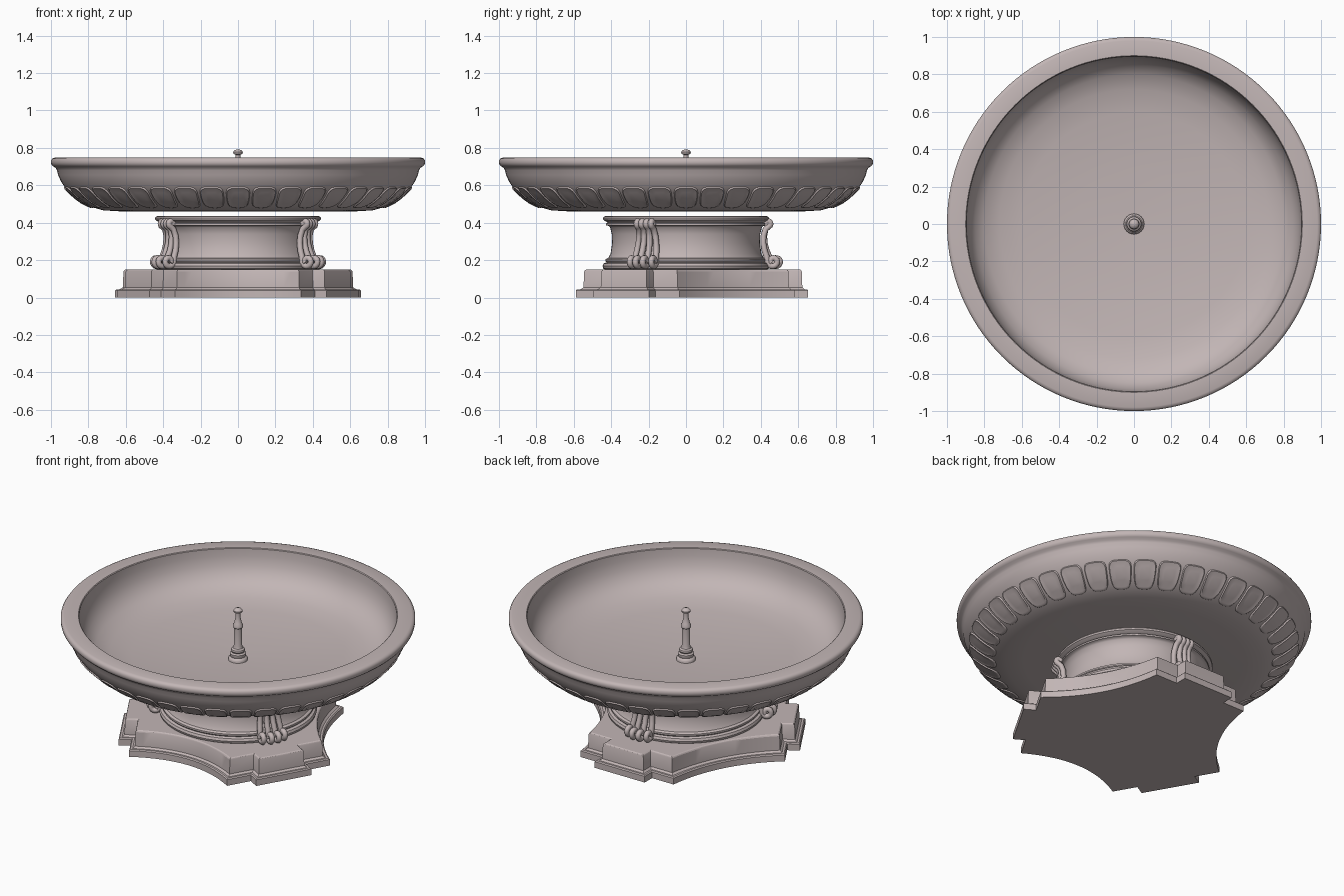
import bpy, bmesh, math
from math import cos, sin, pi, tau, radians
from mathutils import Vector

if "Cube" in bpy.data.objects:
    bpy.data.objects.remove(bpy.data.objects["Cube"], do_unlink=True)

stone = bpy.data.materials.new("pale_pink_stone")
stone.use_nodes = True
STONE = (0.54, 0.465, 0.463, 1)
stone.diffuse_color = STONE
stone.node_tree.nodes["Principled BSDF"].inputs["Base Color"].default_value = STONE

ARMS = [radians(a) for a in (90, 210, 330)]


def finish(name, bm, angle=35):
    bmesh.ops.recalc_face_normals(bm, faces=bm.faces)
    mesh = bpy.data.meshes.new(name)
    bm.to_mesh(mesh)
    bm.free()
    mesh.materials.append(stone)
    ob = bpy.data.objects.new(name, mesh)
    bpy.context.collection.objects.link(ob)
    bpy.ops.object.select_all(action='DESELECT')
    ob.select_set(True)
    bpy.context.view_layer.objects.active = ob
    bpy.ops.object.shade_smooth_by_angle(angle=radians(angle))


def bridge(bm, a, b):
    n = len(a)
    for i in range(n):
        bm.faces.new((a[i], a[(i + 1) % n], b[(i + 1) % n], b[i]))


def lathe(name, profile, steps):
    """Revolve (radius, z) points and cap both ends."""
    bm = bmesh.new()
    rings = [[bm.verts.new((r * cos(tau * i / steps), r * sin(tau * i / steps), z))
              for i in range(steps)] for r, z in profile]
    for a, b in zip(rings, rings[1:]):
        bridge(bm, a, b)
    bm.faces.new(rings[0])
    bm.faces.new(rings[-1])
    finish(name, bm)


# Basin: outer wall, rolled rim, hollow inside
outer = [(0.62, 0.46), (0.72, 0.466), (0.785, 0.484), (0.837, 0.508), (0.88, 0.54),
         (0.92, 0.58), (0.946, 0.62), (0.962, 0.655), (0.968, 0.68)]
rim = [(0.976, 0.694), (0.99, 0.702), (0.998, 0.711), (1, 0.72), (1, 0.733),
       (0.993, 0.743), (0.98, 0.748), (0.9, 0.748), (0.896, 0.744)]
inner = [(0.893, 0.70), (0.88, 0.645), (0.85, 0.59), (0.8, 0.55), (0.72, 0.52),
         (0.6, 0.5), (0.3, 0.48), (0.05, 0.472)]
lathe("basin", outer + rim + inner, 128)


# Raised rounded panels around the lower wall of the basin
def wall_point(s, angle, lift):
    """Point on the outer wall at height s, pushed out along the wall normal."""
    for (r0, z0), (r1, z1) in zip(outer, outer[1:]):
        if z0 <= s <= z1:
            k = (s - z0) / (z1 - z0)
            nrm = Vector((z1 - z0, r0 - r1)).normalized()
            r, z = r0 + k * (r1 - r0) + nrm.x * lift, s + nrm.y * lift
            return (r * cos(angle), r * sin(angle), z)


def panel_ring(bm, centre, scale, lift, n=24):
    ring = []
    for i in range(n):
        c, s = cos(tau * i / n), sin(tau * i / n)
        u = math.copysign(abs(c) ** 0.5, c) * scale
        v = math.copysign(abs(s) ** 0.55, s) * scale
        width = 0.071 * (1 + 0.04 * v)
        ring.append(bm.verts.new(wall_point(0.537 + 0.055 * v, centre + u * width, lift)))
    return ring


PANELS = 40
bm = bmesh.new()
for p in range(PANELS):
    a = tau * p / PANELS - pi / 2
    rings = [panel_ring(bm, a, s, h) for s, h in
             ((1.0, -0.003), (0.98, 0.004), (0.92, 0.007), (0.85, 0.005), (0.5, 0.006))]
    for lo, hi in zip(rings, rings[1:]):
        bridge(bm, lo, hi)
    bm.faces.new(rings[-1])
finish("basin_panels", bm, 50)

# Spout standing in the basin
lathe("spout", [(0.055, 0.465), (0.055, 0.482), (0.05, 0.49), (0.042, 0.495), (0.046, 0.505),
                (0.046, 0.515), (0.036, 0.522), (0.04, 0.53), (0.038, 0.54), (0.028, 0.547),
                (0.024, 0.56), (0.024, 0.67),
                (0.029, 0.675), (0.029, 0.688), (0.022, 0.70), (0.013, 0.74), (0.013, 0.763),
                (0.024, 0.768), (0.026, 0.778), (0.018, 0.788), (0.005, 0.792)], 24)

# Waisted drum with mouldings
lathe("drum", [(0.43, 0.148), (0.442, 0.155), (0.446, 0.168), (0.44, 0.182), (0.425, 0.188),
               (0.43, 0.195), (0.43, 0.205), (0.415, 0.212), (0.403, 0.235), (0.395, 0.29),
               (0.397, 0.34), (0.406, 0.375), (0.415, 0.383), (0.427, 0.386), (0.427, 0.396),
               (0.418, 0.402), (0.432, 0.408), (0.442, 0.415), (0.444, 0.425),
               (0.438, 0.434), (0.42, 0.436)], 96)


# Three-armed plinth with concave sides and stepped arm ends
def plinth_outline(d):
    """Outline inset by d; the two front arms reach slightly further forward."""
    end_r, end_w, tip_r, tip_w, mid = 0.652 - d, 0.172 - d, 0.58 - d, 0.32 - d, 0.49 - d
    arms = []
    for a in ARMS:
        out, side = Vector((cos(a), sin(a))), Vector((-sin(a), cos(a)))
        shift = Vector((-0.006 * cos(a), -0.022 if sin(a) < 0 else 0))
        arms.append([out * r + side * w + shift for r, w in (
            (tip_r, -tip_w), (tip_r, -end_w), (end_r, -end_w),
            (end_r, end_w), (tip_r, end_w), (tip_r, tip_w))])
    pts = []
    for k, arm in enumerate(arms):
        # concave arc on to the next arm
        start, stop = arm[-1], arms[(k + 1) % len(arms)][0]
        chord = (start + stop) / 2
        bow = chord.normalized() * (chord.length - mid)
        pts += arm
        for i in range(1, 16):
            t = i / 16
            pts.append(start.lerp(stop, t) - bow * 4 * t * (1 - t))
    return pts


bm = bmesh.new()
tiers = [(0, 0), (0.038, 0), (0.044, 0.006), (0.044, 0.018), (0.054, 0.03),
         (0.14, 0.033), (0.146, 0.036), (0.15, 0.042)]
rings = [[bm.verts.new((p.x, p.y, z)) for p in plinth_outline(d)] for z, d in tiers]
for lo, hi in zip(rings, rings[1:]):
    bridge(bm, lo, hi)
bm.faces.new(rings[0])
bm.faces.new(rings[-1])
finish("plinth", bm, 25)


# Ribbed scroll brackets, one on each arm
def rib_path():
    """(radius, z) path: small top curl, hollow stem, large bottom curl."""
    top = [(0.438 + 0.015 * cos(t), 0.394 + 0.015 * sin(t))
           for t in (pi * (1.2 - k / 5) for k in range(9))]
    stem = [(0.425, 0.365), (0.414, 0.33), (0.413, 0.29), (0.42, 0.25), (0.43, 0.222)]
    low = []
    for k in range(19):
        t = pi + k * pi / 8
        size = 0.03 - 0.001 * k
        low.append((0.465 + size * cos(t), 0.193 + size * sin(t)))
    return top + stem + low


RIBS = (-1.5, -0.5, 0.5, 1.5)
for name, a in zip(("back", "right", "left"), ARMS):
    out, side = Vector((cos(a), sin(a), 0)), Vector((-sin(a), cos(a), 0))
    curve = bpy.data.curves.new(name + "_scroll_bracket", 'CURVE')
    curve.dimensions = '3D'
    curve.bevel_depth = 0.016
    curve.bevel_resolution = 3
    curve.use_fill_caps = True
    curve.materials.append(stone)
    path = rib_path()
    for rib in RIBS:
        spline = curve.splines.new('POLY')
        spline.points.add(len(path) - 1)
        spline.use_smooth = True
        forward = 0.016 if abs(rib) < 1 else 0
        for point, (r, z) in zip(spline.points, path):
            low = min(1, max(0, (0.38 - z) / 0.18))
            spread = rib * (0.029 + 0.015 * low)
            pos = out * (r + forward * low) + side * spread
            point.co = (pos.x, pos.y, z, 1)
    ob = bpy.data.objects.new(name + "_scroll_bracket", curve)
    bpy.context.collection.objects.link(ob)
